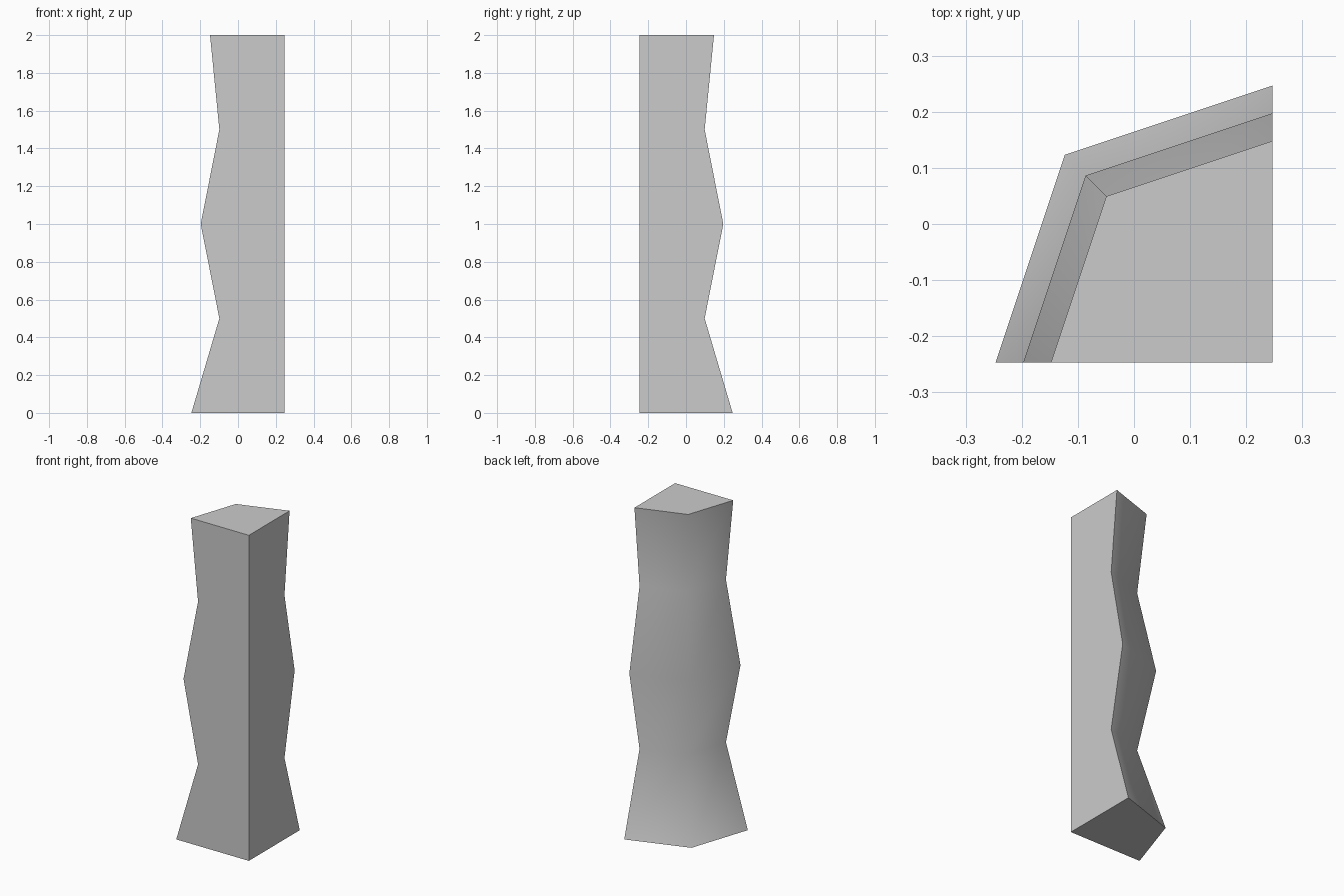
import bpy, bmesh, math

if "Cube" in bpy.data.objects:
    bpy.data.objects.remove(bpy.data.objects["Cube"])

# Square outer corner that every cross-section is scaled from
C = 0.2468
# (height, side length) of each four-sided section
levels = [(0.0, 0.4936), (0.5, 0.3455), (1.0, 0.4442), (1.5, 0.3455), (2.0, 0.3949)]
# Unit kite section, relative to the outer corner
kite = [(0, 0), (0, 1), (-0.75, 0.75), (-1, 0)]

bm = bmesh.new()
rings = [[bm.verts.new((C + s * x, -C + s * y, z)) for x, y in kite] for z, s in levels]

# Two wavy inner panels, banded by level
for low, high in zip(rings, rings[1:]):
    for i in (1, 2):
        bm.faces.new((low[i], low[i + 1], high[i + 1], high[i]))

# Flat right and front sides, each a single outline
bottom, top = rings[0], rings[-1]
bm.faces.new([bottom[0]] + [r[1] for r in rings] + [top[0]])
bm.faces.new([bottom[0], top[0]] + [r[3] for r in reversed(rings)])

# End caps
bm.faces.new(top)
bm.faces.new(bottom[::-1])
bmesh.ops.recalc_face_normals(bm, faces=bm.faces)

mesh = bpy.data.meshes.new("corner_post")
bm.to_mesh(mesh)
bm.free()
post = bpy.data.objects.new("corner_post", mesh)
bpy.context.collection.objects.link(post)

# Smooth the wavy panels together, keep the outer edges sharp
bpy.context.view_layer.objects.active = post
post.select_set(True)
bpy.ops.object.shade_smooth_by_angle(angle=math.radians(60))
